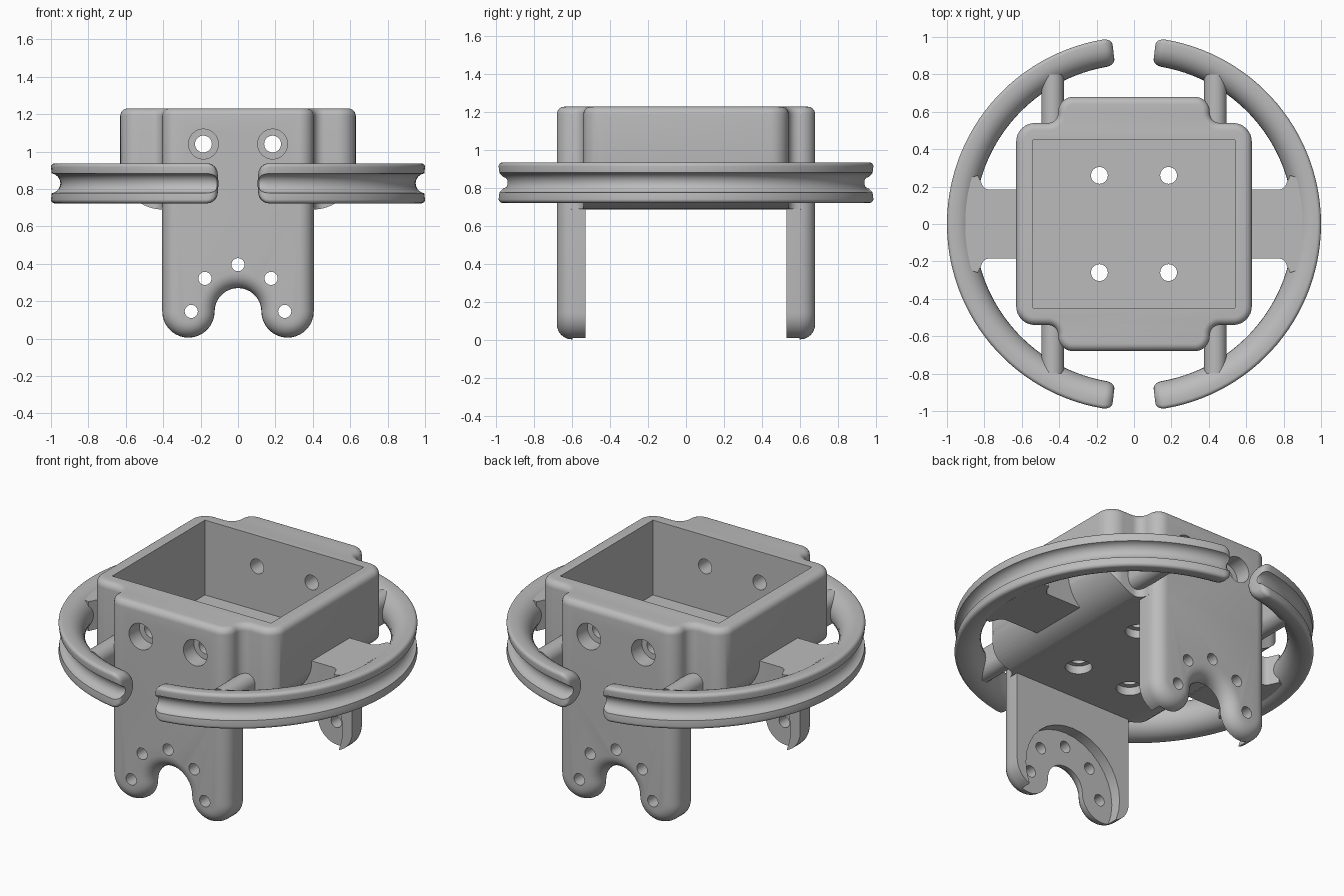
import bpy, bmesh, math
from mathutils import Vector

cube = bpy.data.objects.get("Cube")
if cube:
    bpy.data.objects.remove(cube, do_unlink=True)

grey = bpy.data.materials.new("light grey")
grey.use_nodes = True
COLOUR = (0.5, 0.5, 0.5, 1)
grey.diffuse_color = COLOUR
for node in grey.node_tree.nodes:
    if node.type == 'BSDF_PRINCIPLED':
        node.inputs["Base Color"].default_value = COLOUR


def arc(cx, cy, r, start, end, n=12):
    angles = [math.radians(start + (end - start) * i / n) for i in range(n + 1)]
    return [(cx + r * math.cos(a), cy + r * math.sin(a)) for a in angles]


def round_poly(corners, n=8):
    """Polygon of (x, y, fillet radius) corners, convex or concave."""
    out = []
    for i, (x, y, r) in enumerate(corners):
        p = Vector((x, y))
        if r == 0:
            out.append((x, y))
            continue
        a = (Vector(corners[i - 1][:2]) - p).normalized()
        b = (Vector(corners[(i + 1) % len(corners)][:2]) - p).normalized()
        half = a.angle(b) / 2
        c = p + (a + b).normalized() * r / math.sin(half)
        u = p + a * r / math.tan(half) - c
        v = p + b * r / math.tan(half) - c
        start = math.atan2(u.y, u.x)
        turn = math.atan2(u.x * v.y - u.y * v.x, u.dot(v))
        for k in range(n + 1):
            t = start + turn * k / n
            out.append((c.x + r * math.cos(t), c.y + r * math.sin(t)))
    return out


def finish(name, bm):
    bmesh.ops.recalc_face_normals(bm, faces=bm.faces[:])
    mesh = bpy.data.meshes.new(name)
    bm.to_mesh(mesh)
    bm.free()
    mesh.materials.append(grey)
    obj = bpy.data.objects.new(name, mesh)
    bpy.context.collection.objects.link(obj)
    return obj


def solid(name, pts, axis, lo, hi, bevel=0, keep=lambda co: True):
    """Extrude a profile along an axis; optionally round the rim at the hi end."""
    place = {'x': lambda a, b, h: (h, a, b),
             'y': lambda a, b, h: (a, h, b),
             'z': lambda a, b, h: (a, b, h)}[axis]
    bm = bmesh.new()
    base = [bm.verts.new(place(a, b, lo)) for a, b in pts]
    top = [bm.verts.new(place(a, b, hi)) for a, b in pts]
    bm.faces.new(base)
    bm.faces.new(top)
    for i in range(len(pts)):
        bm.faces.new((base[i - 1], base[i], top[i], top[i - 1]))
    bmesh.ops.recalc_face_normals(bm, faces=bm.faces[:])
    if bevel:
        rim = set(top)
        edges = [e for e in bm.edges if set(e.verts) <= rim
                 and keep((e.verts[0].co + e.verts[1].co) / 2)]
        bmesh.ops.bevel(bm, geom=edges, offset=bevel, segments=6, profile=0.5,
                        affect='EDGES', clamp_overlap=False)
    return finish(name, bm)


def boolean(obj, tool, operation='DIFFERENCE'):
    mod = obj.modifiers.new("cut", 'BOOLEAN')
    mod.operation, mod.solver, mod.object = operation, 'EXACT', tool
    bpy.context.view_layer.objects.active = obj
    bpy.ops.object.modifier_apply(modifier=mod.name)
    bpy.data.objects.remove(tool, do_unlink=True)


def drill(obj, a, b, r, axis, lo, hi):
    boolean(obj, solid("drill", arc(a, b, r, 0, 360, 32)[:-1], axis, lo, hi))


parts = []

# Open box with a stepped, filleted outline
quarter = [(0.63, 0.54, 0.1), (0.405, 0.54, 0.055), (0.405, 0.68, 0.08)]
outline = quarter + [(-x, y, r) for x, y, r in reversed(quarter)]
outline += [(-x, -y, r) for x, y, r in quarter]
outline += [(x, -y, r) for x, y, r in reversed(quarter)]
box = solid("box", round_poly(outline), 'z', 0.6, 1.23, bevel=0.04)
belly = round_poly([(-0.632, 0.69, 0.23), (0.632, 0.69, 0.23),
                    (0.632, 1.4, 0), (-0.632, 1.4, 0)], 14)
boolean(box, solid("belly", belly, 'y', -0.8, 0.8), 'INTERSECT')
cavity = [(-0.54, -0.45), (0.54, -0.45), (0.54, 0.45), (-0.54, 0.45)]
boolean(box, solid("cavity", cavity, 'z', 0.77, 1.4))

# Counterbored screw holes in the walls and the floor
for x in (-0.185, 0.185):
    drill(box, x, 1.04, 0.045, 'y', -0.8, 0.8)
    for s in (-1, 1):
        drill(box, x, 1.04, 0.08, 'y', s * 0.58, s * 0.8)
        drill(box, x, s * 0.26, 0.045, 'z', 0.6, 0.9)
        drill(box, x, s * 0.26, 0.075, 'z', 0.6, 0.74)
parts.append(box)

# Forked mounting plates with a round recess on the inside
fork = [(-0.405, 0.7), (0.405, 0.7)]
fork += arc(0.265, 0.145, 0.14, 0, -180, 18)
fork += arc(0, 0.145, 0.125, 0, 180, 18)[1:-1]
fork += arc(-0.265, 0.145, 0.14, 0, -180, 18)
for name, s in (("front_plate", -1), ("back_plate", 1)):
    plate = solid(name, fork, 'y', s * 0.53, s * 0.68, bevel=0.08,
                  keep=lambda co: co.z < 0.69)
    drill(plate, 0, 0.145, 0.34, 'y', s * 0.4, s * 0.597)
    for angle in (0, 45, 90, 135, 180):
        t = math.radians(angle)
        drill(plate, 0.25 * math.cos(t), 0.145 + 0.25 * math.sin(t), 0.035,
              'y', s * 0.45, s * 0.8)
    parts.append(plate)

# Grooved half rings with rounded ends
section = arc(0.96, 0.83, 0.107, 90, 270, 16)
section += arc(0.98, 0.743, 0.02, 270, 360, 5)
section += arc(1.003, 0.83, 0.053, 262, 98, 14)
section += arc(0.98, 0.917, 0.02, 0, 90, 5)
SWEEP, CAP = math.radians(80.1), 0.054
stations = [(-SWEEP + 2 * SWEEP * i / 56, 1) for i in range(57)]
cap = [(SWEEP + CAP * math.sin(t), 1 - 0.45 * (1 - math.cos(t)))
       for t in (math.pi / 2 * k / 6 for k in range(1, 7))]
stations = [(-a, k) for a, k in reversed(cap)] + stations + cap
for name, turn in (("left_ring", 0), ("right_ring", math.pi)):
    bm = bmesh.new()
    loops = []
    for a, k in stations:
        loop = []
        for r, z in section:
            rr, zz = 0.93 + (r - 0.93) * k, 0.83 + (z - 0.83) * k
            loop.append(bm.verts.new((rr * math.cos(a + turn), rr * math.sin(a + turn), zz)))
        loops.append(loop)
    for p, q in zip(loops, loops[1:]):
        for i in range(len(section)):
            bm.faces.new((p[i - 1], p[i], q[i], q[i - 1]))
    bm.faces.new(loops[0])
    bm.faces.new(loops[-1])
    parts.append(finish(name, bm))

# Wide side arms flaring into the rings
half = [(0.55, -0.185, 0), (0.8, -0.185, 0.04), (0.835, -0.26, 0), (0.9, -0.24, 0)]
arm = round_poly(half + [(x, -y, r) for x, y, r in reversed(half)])
for name, s in (("left_arm", 1), ("right_arm", -1)):
    parts.append(solid(name, [(s * x, y) for x, y in arm], 'z', 0.74, 0.92))

# Narrow round-edged struts at front and back
for side, sx in (("left", 1), ("right", -1)):
    for end, sy in (("front", -1), ("back", 1)):
        x0, x1 = sx * 0.435 - 0.06, sx * 0.435 + 0.06
        slot = round_poly([(x0, 0.74, 0.059), (x1, 0.74, 0.059),
                           (x1, 0.93, 0.059), (x0, 0.93, 0.059)])
        parts.append(solid(f"{end}_{side}_strut", slot, 'y', sy * 0.48, sy * 0.8))

# Smooth shading with crisp edges
bpy.ops.object.select_all(action='DESELECT')
for obj in parts:
    obj.select_set(True)
bpy.context.view_layer.objects.active = parts[0]
bpy.ops.object.shade_smooth_by_angle(angle=math.radians(30))
